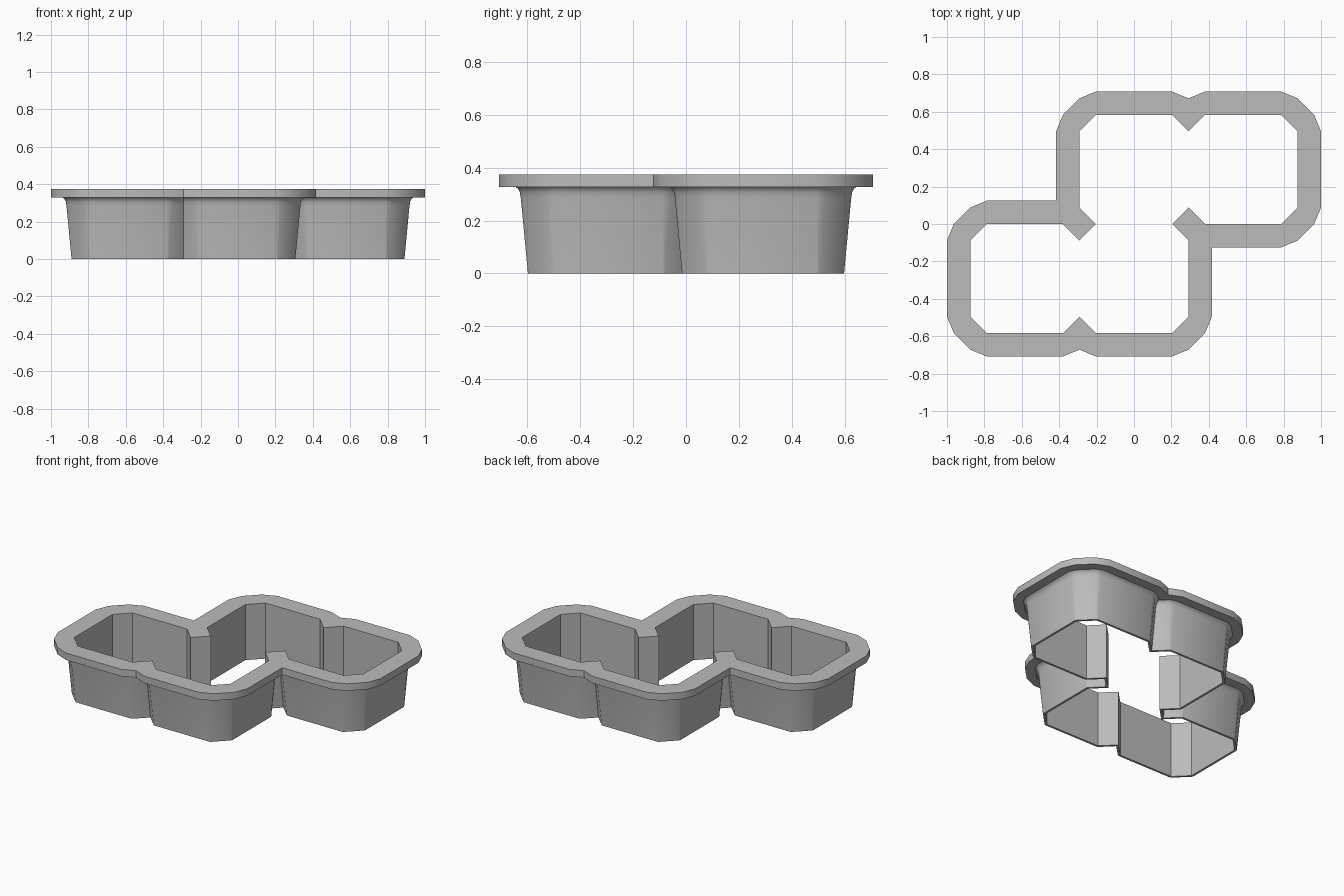
import bpy
import bmesh
import math
from mathutils import Vector

cube = bpy.data.objects.get("Cube")
if cube:
    bpy.data.objects.remove(cube, do_unlink=True)

CELL = 1.75 / 3              # side of one square cell
H = CELL / 2
RIM = 0.125                  # how far the rim overhangs the inner wall
C = RIM / math.sqrt(2)       # corner chamfer of each cell
RIM_LOW, TOP = 0.328, 0.375


def turned(points):
    """Complete a half outline by turning it 180 degrees."""
    return points + [-p for p in points]


# Inner outline: four chamfered cells joined in a stepped row
half = [(-H - C, 0), (-H, -C), (-H + C, 0), (-H, C), (-H, CELL - C),
        (-H + C, CELL), (H - C, CELL), (H, CELL - C), (H + C, CELL),
        (3 * H - C, CELL), (3 * H, CELL - C), (3 * H, C), (3 * H - C, 0)]
inner = turned([Vector(p) for p in half])
count = len(inner)


def offset_groups(d):
    """For each inner corner, the matching outer points at distance d."""
    groups = []
    for i in range(count // 2):
        p = inner[i]
        a = (p - inner[i - 1]).normalized()
        b = (inner[i + 1] - p).normalized()
        na, nb = Vector((-a.y, a.x)), Vector((-b.y, b.x))
        if a.cross(b) < 0:
            pts = [p + na * d, p + nb * d]
        else:
            pts = [p + (na + nb) * d / (1 + na.dot(nb))]
        # Wide offsets close the gap at the step into one corner
        if i < 4 and d > RIM / 2 + 0.001:
            pts = [Vector((-H - d, d)) for _ in pts]
        groups.append(pts)
    return groups + [[-p for p in g] for g in groups]


bm = bmesh.new()


def ring(points, z):
    return [bm.verts.new((p.x, p.y, z)) for p in points]


def bridge(low, high):
    for i in range(len(low)):
        j = (i + 1) % len(low)
        bm.faces.new((low[i], low[j], high[j], high[i]))


def cap(inside, outside, groups):
    """Flat ring between the inner and outer outlines."""
    k = 0
    for i, g in enumerate(groups):
        if len(g) == 2:
            bm.faces.new((inside[i], outside[k], outside[k + 1]))
            k += 1
        nxt = (k + 1) % len(outside)
        bm.faces.new((inside[i], outside[k], outside[nxt], inside[(i + 1) % count]))
        k += 1


# Outer wall: tapered, filleted under the rim, then the rim itself
profile = [(0, 0.015), (0.285, 0.042), (0.308, 0.046), (0.321, 0.053),
           (RIM_LOW, RIM / 2), (RIM_LOW, RIM), (TOP, RIM)]
rings = [ring([p for g in offset_groups(d) for p in g], z) for z, d in profile]
for low, high in zip(rings, rings[1:]):
    bridge(low, high)

# Straight inner wall and the flat top and bottom edges
inner_low, inner_high = ring(inner, 0), ring(inner, TOP)
bridge(inner_low, inner_high)
groups = offset_groups(RIM)
cap(inner_low, rings[0], groups)
cap(inner_high, rings[-1], groups)

bmesh.ops.remove_doubles(bm, verts=bm.verts[:], dist=0.0005)
bmesh.ops.dissolve_degenerate(bm, dist=0.0005, edges=bm.edges[:])
bmesh.ops.recalc_face_normals(bm, faces=bm.faces[:])

mesh = bpy.data.meshes.new("cutter_body")
bm.to_mesh(mesh)
bm.free()
body = bpy.data.objects.new("cutter_body", mesh)
bpy.context.collection.objects.link(body)

# Plain grey plastic
grey = bpy.data.materials.new("grey_plastic")
grey.use_nodes = True
colour = (0.5, 0.5, 0.5, 1)
grey.diffuse_color = colour
grey.node_tree.nodes["Principled BSDF"].inputs["Base Color"].default_value = colour
mesh.materials.append(grey)

bpy.ops.object.select_all(action='DESELECT')
body.select_set(True)
bpy.context.view_layer.objects.active = body
bpy.ops.object.shade_smooth_by_angle(angle=math.radians(30))
